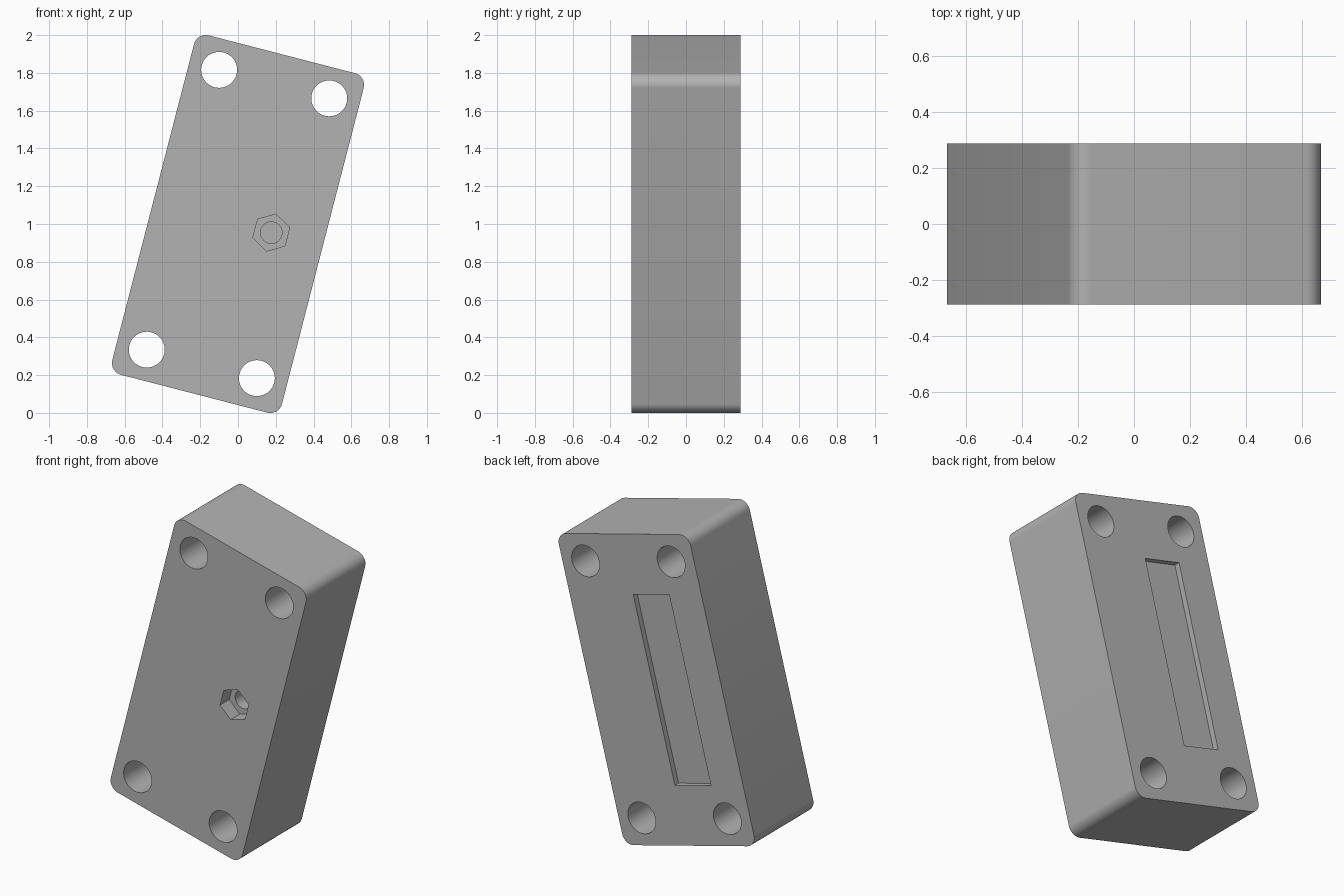
import bpy
import bmesh
from math import radians, pi, cos, sin
from mathutils import Matrix, Vector

cube = bpy.data.objects.get("Cube")
if cube:
    bpy.data.objects.remove(cube, do_unlink=True)

WIDTH, LENGTH, DEPTH = 0.928, 1.856, 0.576
CORNER = 0.065
FRONT, BACK = -DEPTH / 2, DEPTH / 2
TILT = Matrix.Translation((0, 0, 1)) @ Matrix.Rotation(radians(14.5), 4, 'Y')

grey = bpy.data.materials.new("plain grey")
grey.use_nodes = True
colour = (0.45, 0.45, 0.45, 1)
grey.diffuse_color = colour
grey.node_tree.nodes["Principled BSDF"].inputs["Base Color"].default_value = colour


def circle(cx, cz, radius, sides, start=0.0):
    return [(cx + radius * cos(start + 2 * pi * i / sides),
             cz + radius * sin(start + 2 * pi * i / sides)) for i in range(sides)]


def rounded_rectangle(width, length, radius, steps=12):
    points = []
    for i, (sx, sz) in enumerate([(1, 1), (-1, 1), (-1, -1), (1, -1)]):
        for k in range(steps + 1):
            a = pi / 2 * (i + k / steps)
            points.append((sx * (width / 2 - radius) + radius * cos(a),
                           sz * (length / 2 - radius) + radius * sin(a)))
    return points


def prism(name, outlines, y0, y1):
    """Extrude each x-z outline from y0 to y1 and tilt the result."""
    bm = bmesh.new()
    for outline in outlines:
        face = bm.faces.new([bm.verts.new((x, y0, z)) for x, z in outline])
        new = bmesh.ops.extrude_face_region(bm, geom=[face])["geom"]
        verts = [v for v in new if isinstance(v, bmesh.types.BMVert)]
        bmesh.ops.translate(bm, vec=Vector((0, y1 - y0, 0)), verts=verts)
    bmesh.ops.recalc_face_normals(bm, faces=bm.faces)
    bm.transform(TILT)
    mesh = bpy.data.meshes.new(name)
    bm.to_mesh(mesh)
    bm.free()
    mesh.materials.append(grey)
    obj = bpy.data.objects.new(name, mesh)
    bpy.context.collection.objects.link(obj)
    return obj


# Block with rounded corners
block = prism("block", [rounded_rectangle(WIDTH, LENGTH, CORNER)], FRONT, BACK)

# Cutters: corner holes, nut pocket with bolt bore, shallow back slot
INSET = 0.163
hole_x, hole_z = WIDTH / 2 - INSET, LENGTH / 2 - INSET
holes = [circle(sx * hole_x, sz * hole_z, 0.095, 64) for sx in (-1, 1) for sz in (-1, 1)]
NUT_X = 0.182
slot_x, slot_w, slot_l = -0.11, 0.254, 1.138
slot = [(slot_x + sx * slot_w / 2, sz * slot_l / 2)
        for sx, sz in [(-1, -1), (1, -1), (1, 1), (-1, 1)]]
cutters = [
    prism("corner_holes_cutter", holes, FRONT - 0.1, BACK + 0.1),
    prism("nut_pocket_cutter", [circle(NUT_X, 0, 0.101, 6, pi / 2)], FRONT - 0.1, FRONT + 0.09),
    prism("bolt_bore_cutter", [circle(NUT_X, 0, 0.057, 48)], FRONT - 0.1, FRONT + 0.4),
    prism("back_slot_cutter", [slot], BACK - 0.036, BACK + 0.1),
]

bpy.ops.object.select_all(action='DESELECT')
bpy.context.view_layer.objects.active = block
block.select_set(True)
for cutter in cutters:
    cutter.hide_render = True
    mod = block.modifiers.new(cutter.name, 'BOOLEAN')
    mod.operation = 'DIFFERENCE'
    mod.solver = 'EXACT'
    mod.object = cutter
    bpy.ops.object.modifier_apply(modifier=mod.name)
    bpy.data.objects.remove(cutter, do_unlink=True)

bpy.ops.object.shade_smooth_by_angle(angle=radians(30))
